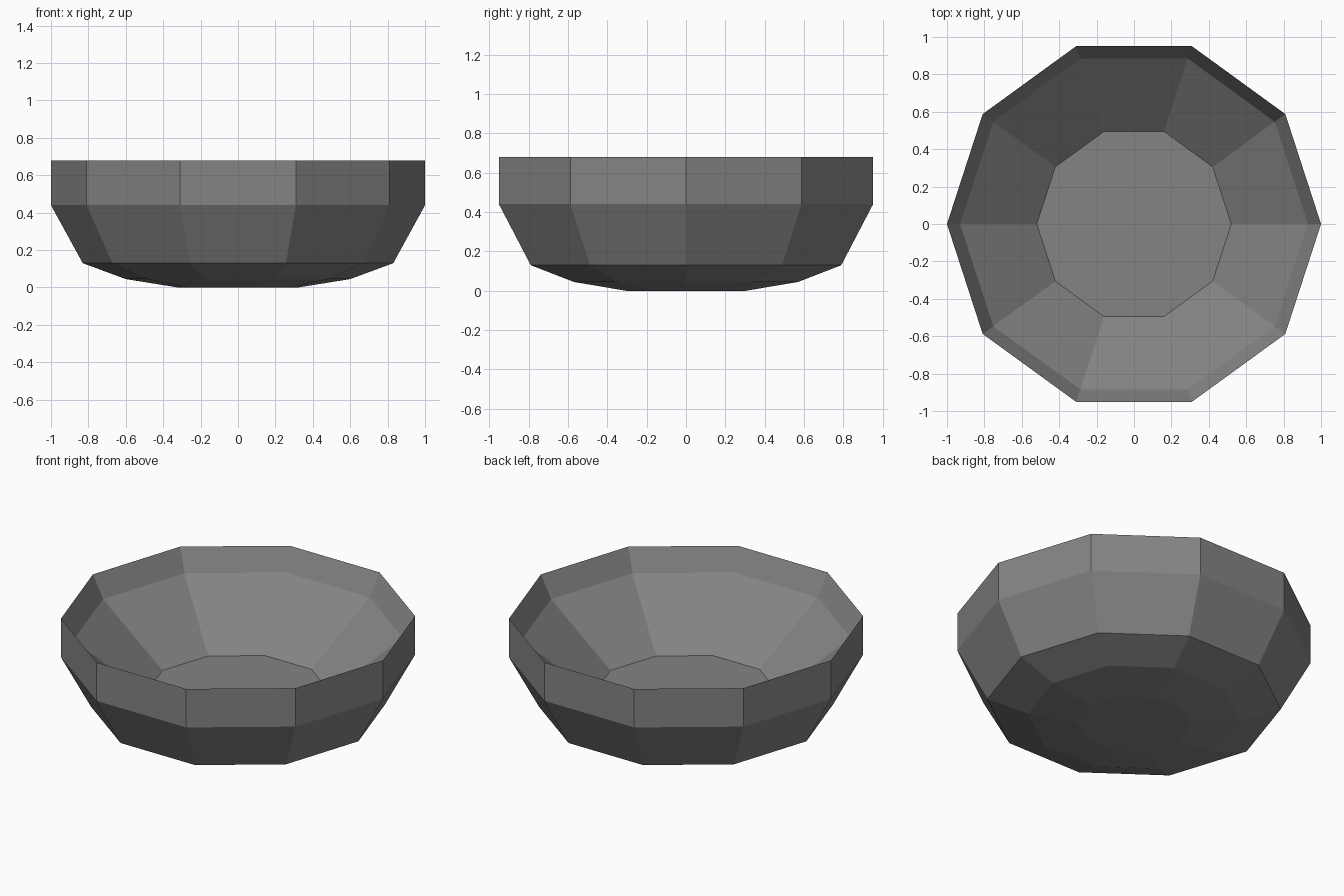
import bpy, bmesh
from math import cos, sin, pi

if "Cube" in bpy.data.objects:
    bpy.data.objects.remove(bpy.data.objects["Cube"])

SIDES = 10
# (radius, height) from underside, up the outer wall, over the thin rim, down to the inner floor
PROFILE = [(0.32, 0.0), (0.60, 0.045), (0.83, 0.13), (1.0, 0.44), (1.0, 0.68),
           (0.93, 0.545), (0.52, 0.21)]

bm = bmesh.new()
rings = [[bm.verts.new((r * cos(2 * pi * i / SIDES), r * sin(2 * pi * i / SIDES), z))
          for i in range(SIDES)] for r, z in PROFILE]

# Walls
for a, b in zip(rings, rings[1:]):
    for i in range(SIDES):
        j = (i + 1) % SIDES
        bm.faces.new((a[i], a[j], b[j], b[i]))

# Underside and inner floor
bm.faces.new(rings[0][::-1])
bm.faces.new(rings[-1])
bmesh.ops.recalc_face_normals(bm, faces=bm.faces)

mesh = bpy.data.meshes.new("bowl")
bm.to_mesh(mesh)
bm.free()
bowl = bpy.data.objects.new("bowl", mesh)
bpy.context.collection.objects.link(bowl)

# Dark grey finish
dark = bpy.data.materials.new("dark_grey")
dark.diffuse_color = (0.23, 0.23, 0.23, 1)
dark.use_nodes = True
dark.node_tree.nodes["Principled BSDF"].inputs["Base Color"].default_value = dark.diffuse_color
mesh.materials.append(dark)
